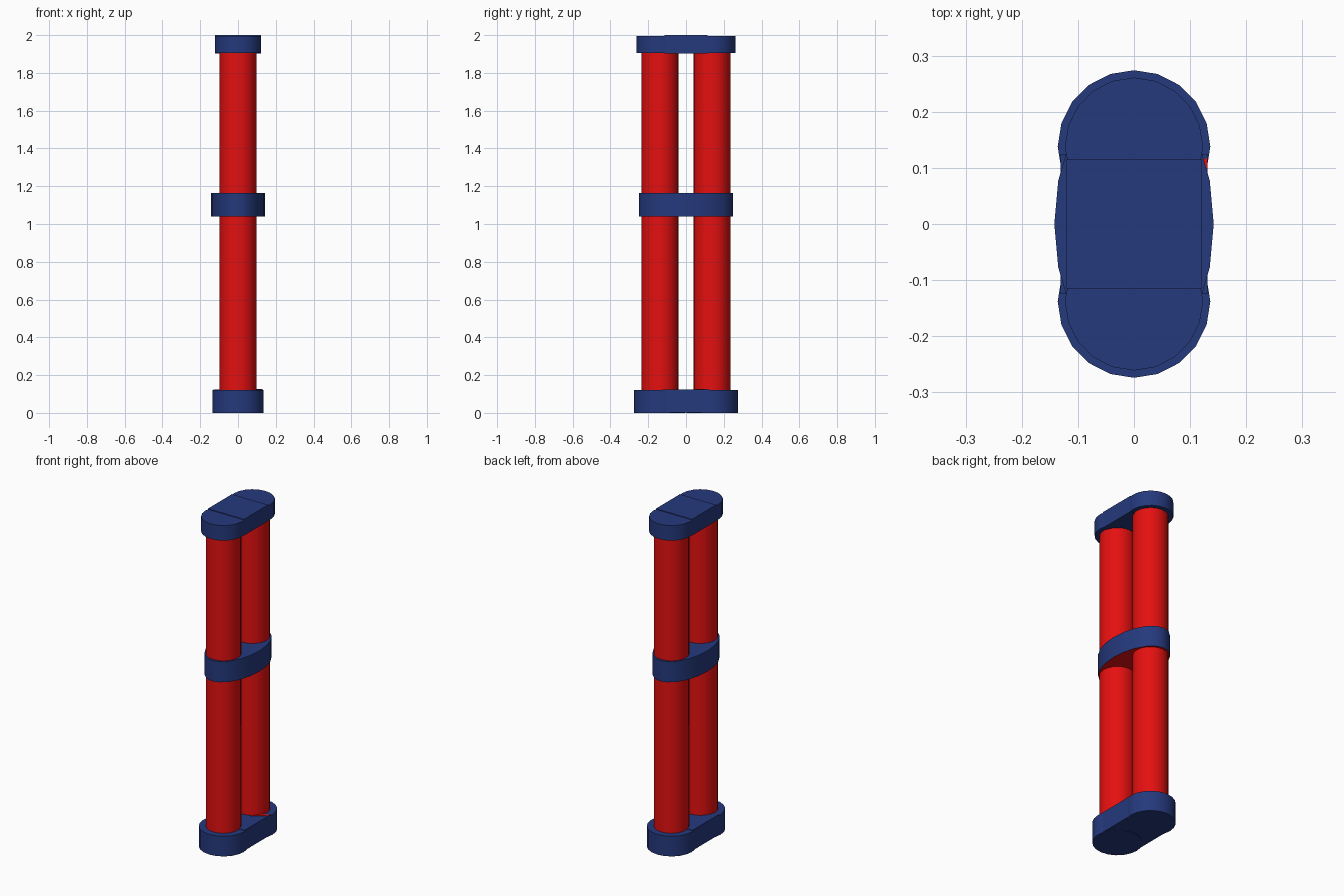
import bpy, bmesh, math
from mathutils import Matrix

if "Cube" in bpy.data.objects:
    bpy.data.objects.remove(bpy.data.objects["Cube"])


def make_material(name, rgb):
    m = bpy.data.materials.new(name)
    m.diffuse_color = (*rgb, 1)
    m.use_nodes = True
    m.node_tree.nodes["Principled BSDF"].inputs["Base Color"].default_value = m.diffuse_color
    return m


RED = make_material("red", (0.78, 0.005, 0.005))
BLUE = make_material("navy blue", (0.018, 0.041, 0.205))


def prism(name, pts, z0, z1, mats, smooth=False):
    """Extrude a flat outline from z0 to z1."""
    bm = bmesh.new()
    low = [bm.verts.new((x, y, z0)) for x, y in pts]
    high = [bm.verts.new((x, y, z1)) for x, y in pts]
    n = len(pts)
    bm.faces.new(low[::-1])
    bm.faces.new(high)
    for i in range(n):
        j = (i + 1) % n
        bm.faces.new((low[i], low[j], high[j], high[i]))
    bmesh.ops.recalc_face_normals(bm, faces=bm.faces)
    me = bpy.data.meshes.new(name)
    bm.to_mesh(me)
    bm.free()
    for m in mats:
        me.materials.append(m)
    ob = bpy.data.objects.new(name, me)
    bpy.context.collection.objects.link(ob)
    if smooth:
        bpy.ops.object.select_all(action='DESELECT')
        ob.select_set(True)
        bpy.context.view_layer.objects.active = ob
        bpy.ops.object.shade_smooth_by_angle(angle=math.radians(40))
    return ob


def ellipse(cy, rx, ry, n=20):
    return [(rx * math.cos(2 * math.pi * i / n), cy + ry * math.sin(2 * math.pi * i / n))
            for i in range(n)]


def rect(hx, hy):
    return [(-hx, -hy), (hx, -hy), (hx, hy), (-hx, hy)]


# Columns and the rounded ends of the base and cap
for side, s in (("front", -1), ("back", 1)):
    prism(side + "_column", ellipse(s * 0.138, 0.097, 0.097), 0.1, 1.93, [RED], True)
    prism(side + "_base_end", ellipse(s * 0.138, 0.136, 0.136), 0, 0.122, [BLUE], True)
    prism(side + "_cap_end", ellipse(s * 0.138, 0.123, 0.123), 1.905, 1.996, [BLUE], True)

# Middle blocks joining the rounded ends
prism("base_block", rect(0.131, 0.125), 0.002, 0.125, [BLUE])
prism("cap_block", rect(0.121, 0.115), 1.902, 2.0, [BLUE])

# Oval waist band with a red underside
band = prism("waist_band", ellipse(0, 0.142, 0.25), 1.04, 1.165, [BLUE, RED], True)
for p in band.data.polygons:
    if p.normal.z < -0.9:
        p.material_index = 1

# Small red sliver on the base top
prism("base_patch", [(0.05, 0.045), (0.131, 0.1), (0.131, 0.118), (0.09, 0.1)], 0.124, 0.127, [RED])
